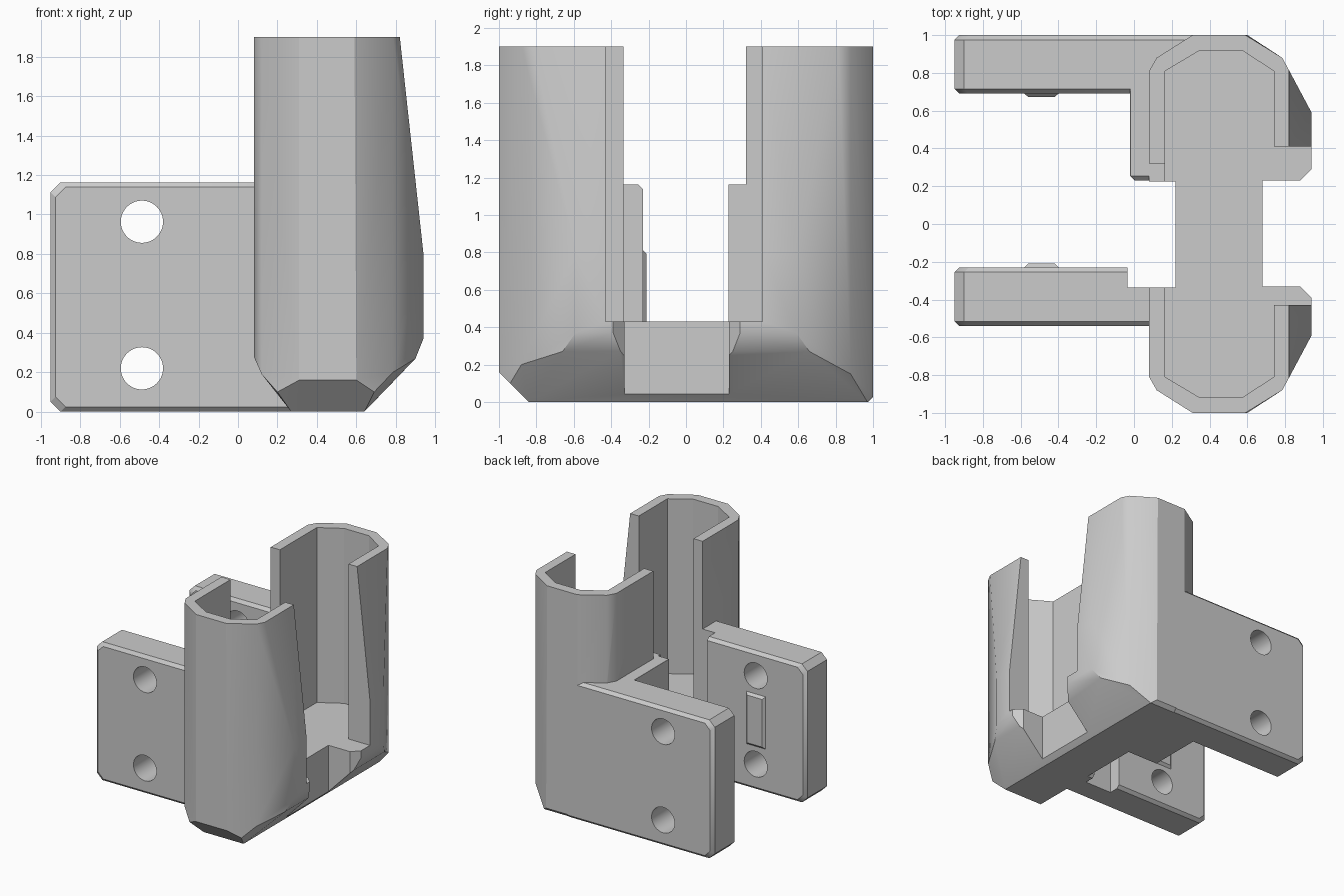
import bpy, bmesh, math

if "Cube" in bpy.data.objects:
    bpy.data.objects.remove(bpy.data.objects["Cube"], do_unlink=True)

grey = bpy.data.materials.new("plain grey")
grey.use_nodes = True
color = (0.6, 0.6, 0.6, 1)
grey.diffuse_color = color
grey.node_tree.nodes["Principled BSDF"].inputs["Base Color"].default_value = color


def make(name, bm):
    bmesh.ops.recalc_face_normals(bm, faces=bm.faces)
    mesh = bpy.data.meshes.new(name)
    bm.to_mesh(mesh)
    bm.free()
    mesh.materials.append(grey)
    ob = bpy.data.objects.new(name, mesh)
    bpy.context.collection.objects.link(ob)
    return ob


def hull(name, points):
    bm = bmesh.new()
    for p in points:
        bm.verts.new(p)
    res = bmesh.ops.convex_hull(bm, input=bm.verts)
    loose = {g for g in res["geom_interior"] + res["geom_unused"]
             if isinstance(g, bmesh.types.BMVert) and g.is_valid}
    bmesh.ops.delete(bm, geom=list(loose), context="VERTS")
    bmesh.ops.dissolve_limit(bm, angle_limit=0.01, verts=bm.verts, edges=bm.edges)
    return make(name, bm)


def prism(name, outline, z0, z1):
    return hull(name, [(x, y, z) for x, y in outline for z in (z0, z1)])


def box(name, x0, x1, y0, y1, z0, z1):
    return prism(name, [(x0, y0), (x1, y0), (x1, y1), (x0, y1)], z0, z1)


def plate(name, x0, x1, y0, y1, height, corner, edge):
    """Upright plate with cut corners and chamfered rims on both faces."""
    points = []
    for y, inset in ((y0, edge), (y0 + edge, 0), (y1 - edge, 0), (y1, edge)):
        a, low, top = x0 + inset, inset, height - inset
        points += [(x, y, z) for x, z in (
            (x1, low), (x1, top), (a + corner, top), (a, top - corner),
            (a, low + corner), (a + corner, low))]
    return hull(name, points)


def boolean(target, tool, operation):
    mod = target.modifiers.new(operation, "BOOLEAN")
    mod.operation = operation
    mod.solver = "EXACT"
    mod.object = tool
    bpy.context.view_layer.objects.active = target
    bpy.ops.object.modifier_apply(modifier=mod.name)
    bpy.data.objects.remove(tool, do_unlink=True)


# Tall shell: tapering on its outer side, chamfered underneath
shell = []
for s in (-1, 1):
    for x, y in ((0.08, 0.81), (0.12, 0.88), (0.31, 1), (0.59, 1), (0.785, 0.88), (0.82, 0.815)):
        shell.append((x, s * y, 1.9))
    shell += [(0.94, s * 0.59, 0.8), (0.94, s * 0.59, 0.37), (0.9, s * 0.66, 0.27),
              (0.08, s * 0.81, 0.28), (0.12, s * 0.88, 0.19)]
shell += [(0.31, -1, 0.16), (0.6, -1, 0.16), (0.69, -0.94, 0.1), (0.2, -0.93, 0.1),
          (0.785, -0.88, 0.2), (0.64, -0.84, 0), (0.27, -0.84, 0)]
shell += [(0.31, 1, 0.03), (0.6, 1, 0.03), (0.64, 0.97, 0), (0.27, 0.97, 0),
          (0.785, 0.88, 0.15)]
holder = hull("holder", shell)

# Mounting flanges and the block joining the back one to the shell
boolean(holder, plate("front_flange", -0.95, 0.3, -0.54, -0.23, 1.163, 0.05, 0.025), "UNION")
boolean(holder, plate("back_flange", -0.95, 0.4, 0.69, 1, 1.163, 0.05, 0.025), "UNION")
boolean(holder, plate("back_block", -0.02, 0.3, 0.23, 0.9, 1.163, 0.001, 0.025), "UNION")

# Raised pads on the facing sides of the flanges
for name, root, face, tip in (("front_pad", -0.3, -0.23, -0.21), ("back_pad", 0.8, 0.69, 0.672)):
    pts = [(-0.49 + sx * (0.09 - i), y, 0.59 + sz * (0.22 - i))
           for y, i in ((root, 0), (face, 0), (tip, 0.02))
           for sx in (-1, 1) for sz in (-1, 1)]
    boolean(holder, hull(name, pts), "UNION")

# Inner cavity
half = [(0.165, 0.81), (0.345, 0.917), (0.575, 0.917), (0.74, 0.81)]
cavity = half + [(x, -y) for x, y in half]
boolean(holder, prism("cavity", cavity, 0.43, 2.2), "DIFFERENCE")

# Side openings, with flared outer corners on the lower notch
boolean(holder, box("side_slot", 0.7, 1.2, -0.43, 0.41, 0.43, 2.2), "DIFFERENCE")
notch = [(0.68, -0.33), (0.88, -0.33), (1.08, -0.53), (1.08, 0.43), (0.88, 0.23), (0.68, 0.23)]
bm = bmesh.new()
bottom = bm.faces.new([bm.verts.new((x, y, -0.2)) for x, y in notch])
ext = bmesh.ops.extrude_face_region(bm, geom=[bottom])["geom"]
bmesh.ops.translate(bm, verts=[v for v in ext if isinstance(v, bmesh.types.BMVert)], vec=(0, 0, 0.64))
boolean(holder, make("notch", bm), "DIFFERENCE")
boolean(holder, box("inner_slot", -0.035, 0.22, -0.335, 0.226, -0.2, 2.2), "DIFFERENCE")
boolean(holder, box("upper_slot", -0.1, 0.22, -0.335, 0.32, 1.163, 2.2), "DIFFERENCE")

# Bolt holes through both flanges
for z in (0.22, 0.963):
    bm = bmesh.new()
    bmesh.ops.create_cone(bm, cap_ends=True, segments=48, radius1=0.107, radius2=0.107, depth=3)
    drill = make("drill", bm)
    drill.rotation_euler.x = math.pi / 2
    drill.location = (-0.487, 0, z)
    bpy.context.view_layer.update()
    boolean(holder, drill, "DIFFERENCE")

# Smooth the shallow bends, keep the edges sharp
bpy.ops.object.select_all(action="DESELECT")
holder.select_set(True)
bpy.context.view_layer.objects.active = holder
bpy.ops.object.shade_smooth_by_angle(angle=math.radians(30))
